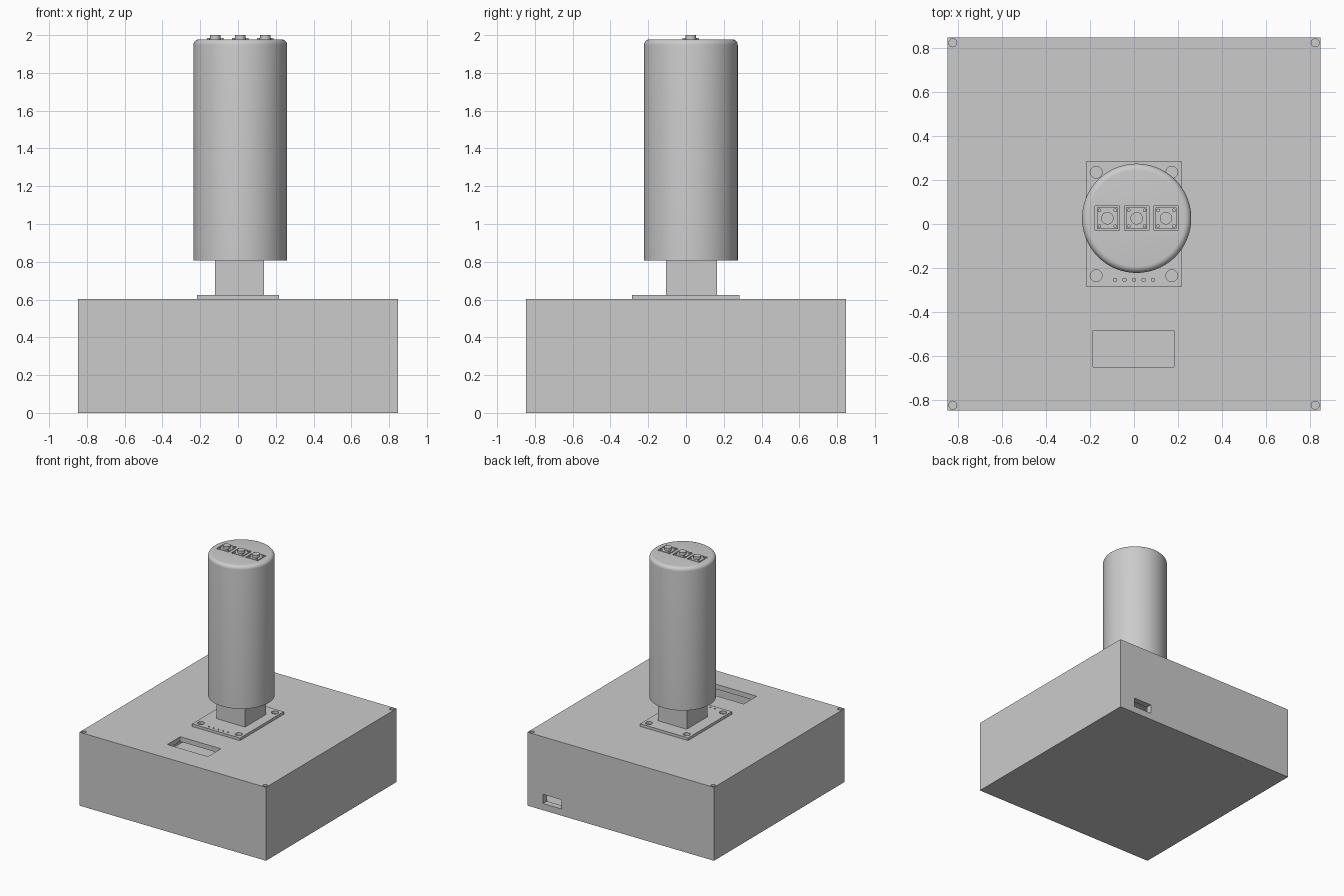
import bpy, math

if "Cube" in bpy.data.objects:
    bpy.data.objects.remove(bpy.data.objects["Cube"], do_unlink=True)

grey = bpy.data.materials.new("plain grey")
grey.use_nodes = True
colour = (0.6, 0.6, 0.6, 1)
grey.diffuse_color = colour
grey.node_tree.nodes["Principled BSDF"].inputs["Base Color"].default_value = colour


def finish(name):
    ob = bpy.context.object
    ob.name = name
    ob.data.materials.append(grey)
    return ob


def box(name, x0, x1, y0, y1, z0, z1):
    bpy.ops.mesh.primitive_cube_add(size=1, location=((x0 + x1) / 2, (y0 + y1) / 2, (z0 + z1) / 2))
    bpy.context.object.scale = (x1 - x0, y1 - y0, z1 - z0)
    bpy.ops.object.transform_apply(location=False, rotation=False, scale=True)
    return finish(name)


def square(name, x, y, half, z0, z1):
    return box(name, x - half, x + half, y - half, y + half, z0, z1)


def rod(name, x, y, r, z0, z1, sides=24):
    bpy.ops.mesh.primitive_cylinder_add(vertices=sides, radius=r, depth=z1 - z0,
                                        location=(x, y, (z0 + z1) / 2))
    return finish(name)


def use(ob, mod):
    bpy.ops.object.select_all(action="DESELECT")
    ob.select_set(True)
    bpy.context.view_layer.objects.active = ob
    bpy.ops.object.modifier_apply(modifier=mod.name)


def cut(ob, cutters):
    for c in cutters:
        mod = ob.modifiers.new("cut", "BOOLEAN")
        mod.operation = "DIFFERENCE"
        mod.solver = "EXACT"
        mod.object = c
        use(ob, mod)
        bpy.data.objects.remove(c, do_unlink=True)


def smooth(ob):
    bpy.ops.object.select_all(action="DESELECT")
    ob.select_set(True)
    bpy.context.view_layer.objects.active = ob
    bpy.ops.object.shade_smooth_by_angle(angle=math.radians(35))


corners = [(sx, sy) for sx in (-1, 1) for sy in (-1, 1)]

# Hollow enclosure: display window, rear cable port, corner screw holes
H, T, W = 0.848, 0.603, 0.05
enclosure = box("enclosure", -H, H, -H, H, 0, T)
cutters = [
    box("cavity", -H + W, H - W, -H + W, H - W, W, T - 0.04),
    box("display_window", -0.187, 0.182, -0.65, -0.483, T - 0.1, T + 0.1),
    box("cable_port", 0.54, 0.705, H - 0.1, H + 0.1, 0.055, 0.13),
]
cutters += [rod("screw_hole", sx * 0.823, sy * 0.823, 0.018, T - 0.1, T + 0.1) for sx, sy in corners]
cut(enclosure, cutters)
smooth(enclosure)

# Stick module board with mounting holes and a row of pin holes
board = box("module_board", -0.218, 0.218, -0.285, 0.283, T, 0.625)
cutters = [rod("mount_hole", sx * 0.172, sy * 0.235, 0.027, 0.5, 0.7) for sx, sy in corners]
cutters += [square("pin_hole", i * 0.043, -0.254, 0.006, 0.5, 0.7) for i in range(-2, 3)]
cut(board, cutters)
smooth(board)

# Square neck
CX, CY = 0.012, 0.026
box("neck", CX - 0.134, CX + 0.126, CY - 0.132, CY + 0.138, 0.625, 0.82)

# Round handle with a rounded top rim and switch pockets
TOP = 1.978
handle = rod("handle", CX, CY, 0.248, 0.806, TOP, 96)
bevel = handle.modifiers.new("rim", "BEVEL")
bevel.width = 0.03
bevel.segments = 6
bevel.limit_method = "WEIGHT"
weights = handle.data.attributes.new("bevel_weight_edge", "FLOAT", "EDGE")
for e in handle.data.edges:
    if all(handle.data.vertices[v].co.z > 0 for v in e.vertices):
        weights.data[e.index].value = 1
use(handle, bevel)
switch_x = [CX + d * 0.133 for d in (-1, 0, 1)]
cut(handle, [square("switch_pocket", x, CY, 0.055, TOP - 0.04, TOP + 0.1) for x in switch_x])
smooth(handle)

# Push switches: body, corner rivets and round plunger
for side, x in zip(("right", "middle", "left"), switch_x):
    square(side + "_switch_body", x, CY, 0.048, TOP - 0.04, TOP)
    smooth(rod(side + "_switch_plunger", x, CY, 0.028, TOP - 0.005, 2.0, 32))
    for sx, sy in corners:
        smooth(rod(side + "_switch_rivet", x + sx * 0.036, CY + sy * 0.036, 0.008,
                   TOP - 0.005, TOP + 0.007, 12))
